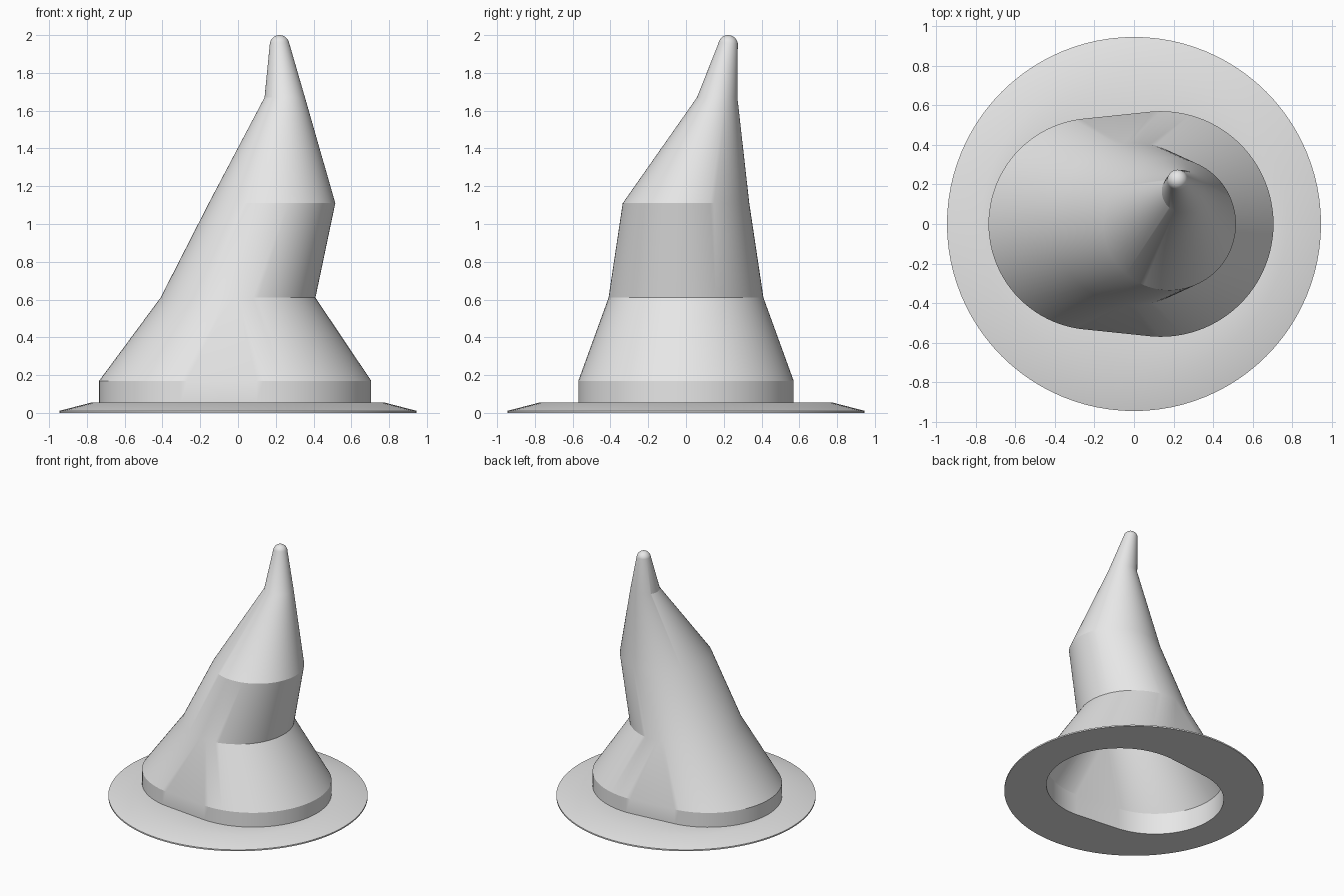
import bpy, bmesh, math
from mathutils import Vector

if "Cube" in bpy.data.objects:
    bpy.data.objects.remove(bpy.data.objects["Cube"])

SEGMENTS = 96
WALL = 0.035

felt = bpy.data.materials.new("light grey felt")
felt.diffuse_color = (0.8, 0.8, 0.8, 1)
felt.use_nodes = True
felt.node_tree.nodes["Principled BSDF"].inputs["Base Color"].default_value = felt.diffuse_color


def ring(z, *discs):
    """Outline around one or more discs (x, y, radius), indexed by normal angle."""
    pts = []
    for i in range(SEGMENTS):
        a = 2 * math.pi * i / SEGMENTS
        c, s = math.cos(a), math.sin(a)
        x, y, r = max(discs, key=lambda d: d[0] * c + d[1] * s + d[2])
        pts.append(Vector((x + r * c, y + r * s, z)))
    return pts


def loft(bm, rings):
    """Skin consecutive rings; a ring of one point is a pole."""
    rows = [[bm.verts.new(p) for p in r] for r in rings]
    for a, b in zip(rows, rows[1:]):
        for i in range(SEGMENTS):
            j = (i + 1) % SEGMENTS
            if len(a) == 1:
                bm.faces.new((a[0], b[j], b[i]))
            elif len(b) == 1:
                bm.faces.new((a[i], a[j], b[0]))
            else:
                bm.faces.new((a[i], a[j], b[j], b[i]))


def make_object(name, *skins):
    bm = bmesh.new()
    for rings in skins:
        loft(bm, rings)
    mesh = bpy.data.meshes.new(name)
    bm.to_mesh(mesh)
    bm.free()
    mesh.materials.append(felt)
    obj = bpy.data.objects.new(name, mesh)
    bpy.context.collection.objects.link(obj)
    bpy.ops.object.select_all(action='DESELECT')
    obj.select_set(True)
    bpy.context.view_layer.objects.active = obj
    bpy.ops.object.shade_smooth_by_angle(angle=math.radians(19))
    return obj


# Elongated head opening and the bent crown levels above it
base = [(0.135, 0, 0.57), (-0.20, 0, 0.535)]
levels = [
    (0.17, base),
    (0.61, [(0, 0, 0.41)]),
    (1.11, [(0.18, 0, 0.335)]),
    (1.67, [(0.2475, 0.165, 0.107)]),
]


def inset(discs):
    return [(x, y, r - WALL) for x, y, r in discs]


# Crown outside, ending in a rounded tip
outer = [ring(0.055, *base)] + [ring(z, *d) for z, d in levels]
tip = Vector((0.22, 0.223, 1.948))
tip_r = 0.052
for k in range(1, 9):
    t = math.radians(k * 10)
    outer.append(ring(tip.z + tip_r * math.sin(t), (tip.x, tip.y, tip_r * math.cos(t))))
outer.append([tip + Vector((0, 0, tip_r))])

# Crown lining, from its apex down to the opening
lining = [[Vector((0.225, 0.215, 1.90))]]
lining += [ring(z, *inset(d)) for z, d in reversed(levels)]
lining.append(ring(0, *inset(base)))
make_object("crown", outer, lining)

# Brim: flat underside, thin rim, sloped edge and flat top
make_object("brim", [
    ring(0, *inset(base)),
    ring(0, (0, 0, 0.945)),
    ring(0.011, (0, 0, 0.945)),
    ring(0.055, (0, 0, 0.775)),
    ring(0.055, *base),
])
